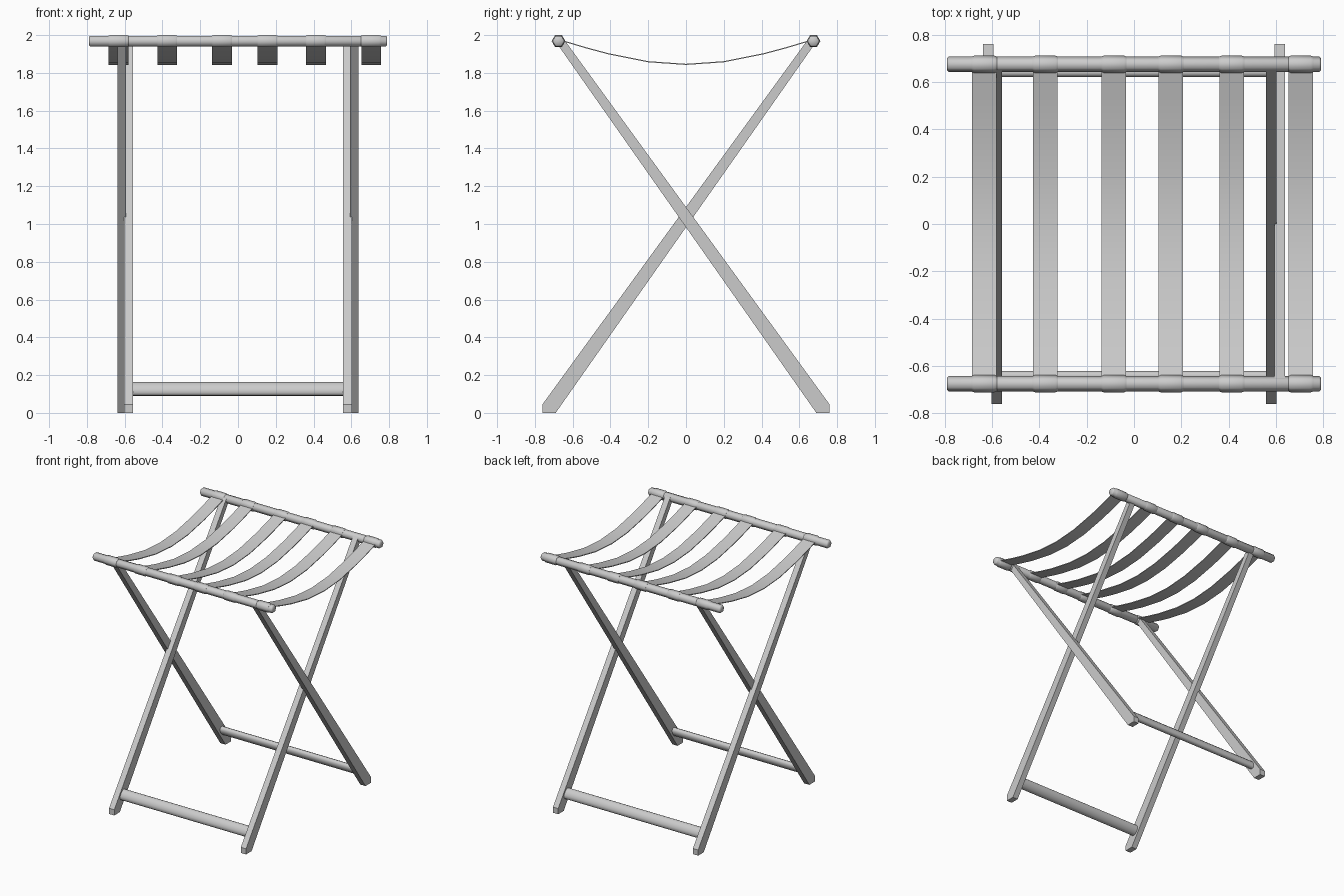
import bpy, bmesh, math

if "Cube" in bpy.data.objects:
    bpy.data.objects.remove(bpy.data.objects["Cube"])

RAIL_Y, RAIL_Z = 0.675, 1.9685


def finish(name, bm, smooth=None):
    bmesh.ops.recalc_face_normals(bm, faces=bm.faces[:])
    me = bpy.data.meshes.new(name)
    bm.to_mesh(me)
    bm.free()
    ob = bpy.data.objects.new(name, me)
    bpy.context.collection.objects.link(ob)
    if smooth:
        bpy.ops.object.select_all(action='DESELECT')
        ob.select_set(True)
        bpy.context.view_layer.objects.active = ob
        bpy.ops.object.shade_smooth_by_angle(angle=math.radians(smooth))
    return ob


def extrude_x(name, profile, x0, x1, smooth=None):
    """Extrude a (y, z) outline along x."""
    bm = bmesh.new()
    a = [bm.verts.new((x0, y, z)) for y, z in profile]
    b = [bm.verts.new((x1, y, z)) for y, z in profile]
    n = len(profile)
    bm.faces.new(a)
    bm.faces.new(b)
    for i in range(n):
        j = (i + 1) % n
        bm.faces.new((a[i], a[j], b[j], b[i]))
    return finish(name, bm, smooth)


def rod_x(name, stations, y, z, sides, flat=1.0, tilt=0.0):
    """Rod along x through (x, radius) stations, optionally oval and tilted."""
    bm = bmesh.new()
    rings = []
    for x, r in stations:
        ring = []
        for i in range(sides):
            t = 2 * math.pi * i / sides
            u, v = r * math.cos(t), r * flat * math.sin(t)
            ring.append(bm.verts.new((x, y + u * math.cos(tilt) - v * math.sin(tilt),
                                      z + u * math.sin(tilt) + v * math.cos(tilt))))
        rings.append(ring)
    bm.faces.new(rings[0])
    bm.faces.new(rings[-1])
    for p, q in zip(rings, rings[1:]):
        for i in range(sides):
            j = (i + 1) % sides
            bm.faces.new((p[i], p[j], q[j], q[i]))
    return finish(name, bm, 65)


# Crossed legs: tapered, cut flat at the foot; inner pair stands in front
leg = [(-0.76, 0), (-0.69, 0), (0.69, 1.965), (0.65, 1.983), (-0.76, 0.045)]
for frame, s, x0, x1 in (("inner", 1, 0.557, 0.603), ("outer", -1, 0.593, 0.639)):
    outline = [(s * y, z) for y, z in leg]
    extrude_x(frame + "_leg_left", outline, -x1, -x0)
    extrude_x(frame + "_leg_right", outline, x0, x1)
    # Oval stretcher between the feet, tilted with the legs
    tilt = math.atan2(0.811, s * 0.585)
    rod_x(frame + "_stretcher", [(-x0 - 0.01, 0.042), (x0 + 0.01, 0.042)],
          -s * 0.654, 0.127, 12, 0.64, tilt)

# Top rails with slightly eased ends
for side, s in (("front", -1), ("back", 1)):
    rod_x(side + "_rail", [(-0.79, 0.026), (-0.783, 0.032), (0.783, 0.032), (0.79, 0.026)],
          s * RAIL_Y, RAIL_Z, 6)

# Sagging straps with a loop around each rail
upper = [(-0.65, 1.972), (-0.53, 1.936), (-0.41, 1.904), (-0.2, 1.862), (0, 1.848),
         (0.2, 1.862), (0.41, 1.904), (0.53, 1.936), (0.65, 1.972)]
outline = upper + [(y, z - 0.006) for y, z in reversed(upper)]
for k, x in enumerate((-0.633, -0.375, -0.085, 0.156, 0.413, 0.705), 1):
    extrude_x(f"strap_{k}", outline, x - 0.052, x + 0.052, 40)
    for side, s in (("front", -1), ("back", 1)):
        rod_x(f"strap_{k}_{side}_loop",
              [(x - 0.053, 0.0325), (x - 0.043, 0.0365), (x + 0.043, 0.0365), (x + 0.053, 0.0325)],
              s * RAIL_Y, RAIL_Z, 6)
